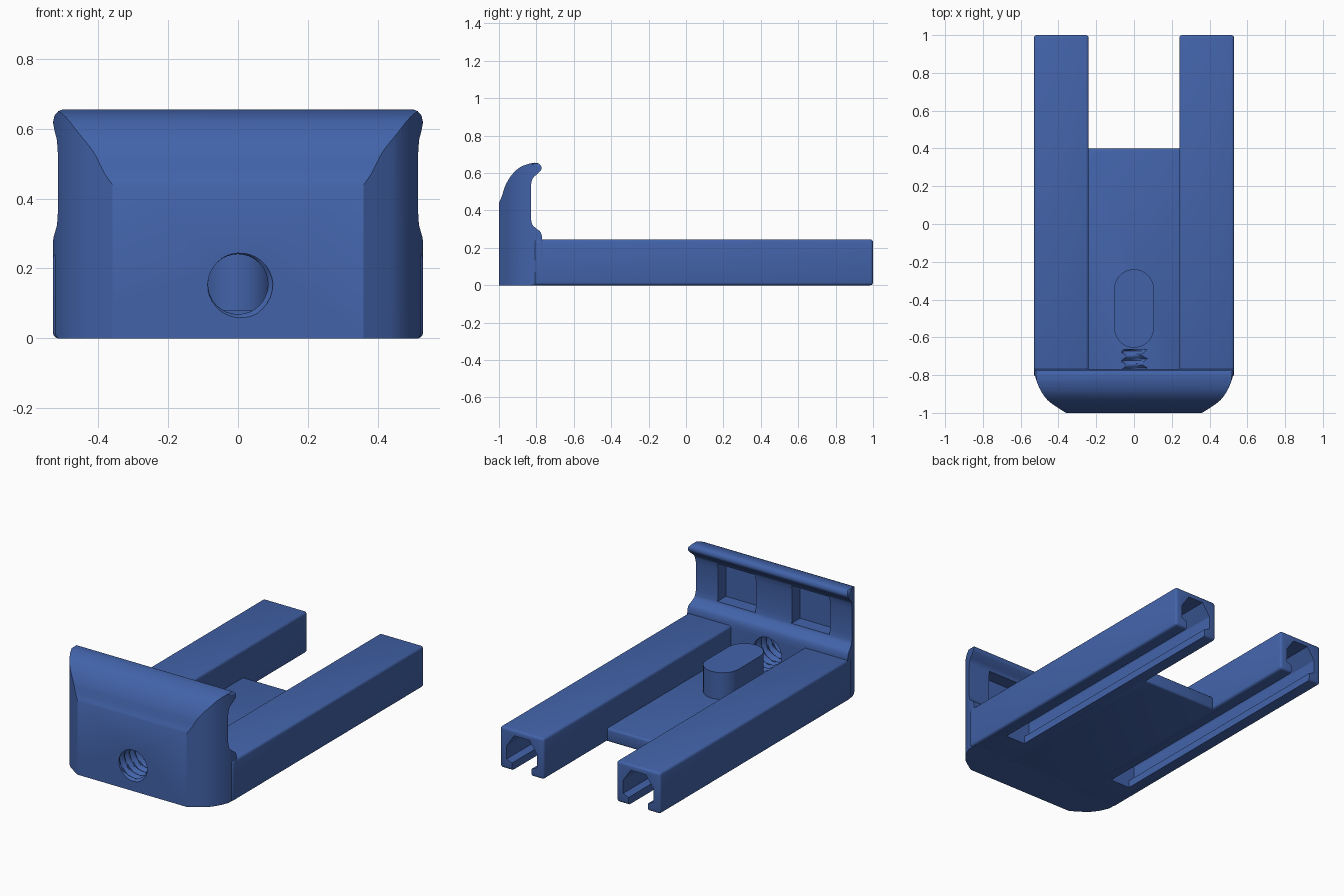
import bpy, bmesh, math
from mathutils import Vector

if "Cube" in bpy.data.objects:
    bpy.data.objects.remove(bpy.data.objects["Cube"])

blue = bpy.data.materials.new("matte blue")
blue.diffuse_color = (0.055, 0.125, 0.40, 1)
blue.use_nodes = True
blue.node_tree.nodes["Principled BSDF"].inputs["Base Color"].default_value = blue.diffuse_color

# Extrusion axis -> placement of (u, v, distance)
PLACE = {"x": lambda u, v, t: (t, u, v),
         "y": lambda u, v, t: (u, t, v),
         "z": lambda u, v, t: (u, v, t)}


def make_object(name, bm):
    bmesh.ops.recalc_face_normals(bm, faces=bm.faces[:])
    me = bpy.data.meshes.new(name)
    bm.to_mesh(me)
    bm.free()
    me.materials.append(blue)
    ob = bpy.data.objects.new(name, me)
    bpy.context.collection.objects.link(ob)
    return ob


def prism(name, pts, axis, a, b, bevel=0.0):
    """Extrude a closed outline along an axis from a to b."""
    bm = bmesh.new()
    place = PLACE[axis]
    lo = [bm.verts.new(place(u, v, a)) for u, v in pts]
    hi = [bm.verts.new(place(u, v, b)) for u, v in pts]
    bm.faces.new(lo)
    bm.faces.new(hi)
    n = len(pts)
    for i in range(n):
        j = (i + 1) % n
        bm.faces.new((lo[i], lo[j], hi[j], hi[i]))
    bmesh.ops.recalc_face_normals(bm, faces=bm.faces[:])
    if bevel:
        bmesh.ops.bevel(bm, geom=bm.edges[:], offset=bevel, segments=3,
                        profile=0.5, affect='EDGES')
    return make_object(name, bm)


def rect(x0, x1, y0, y1):
    return [(x0, y0), (x1, y0), (x1, y1), (x0, y1)]


def mirrored(half):
    return half + [(-u, v) for u, v in reversed(half)]


def smooth_curve(pts, steps=4):
    """Catmull-Rom curve through the points."""
    out = []
    p = [Vector(q) for q in pts]
    p = [2 * p[0] - p[1]] + p + [2 * p[-1] - p[-2]]
    for i in range(1, len(p) - 2):
        a, b, c, d = p[i - 1:i + 3]
        for k in range(steps):
            t = k / steps
            q = 0.5 * (2 * b + (c - a) * t + (2 * a - 5 * b + 4 * c - d) * t * t
                       + (3 * b - a - 3 * c + d) * t ** 3)
            out.append(tuple(q))
    return out + [tuple(pts[-1])]


def boolean(ob, cutter, op='DIFFERENCE'):
    m = ob.modifiers.new("cut", 'BOOLEAN')
    m.operation, m.object, m.solver = op, cutter, 'EXACT'
    bpy.context.view_layer.objects.active = ob
    bpy.ops.object.modifier_apply(modifier=m.name)


def discard(*obs):
    for ob in obs:
        bpy.data.objects.remove(ob, do_unlink=True)


# Front wall: hooked side profile, limited by the plan and front outlines
hook = smooth_curve([(-1, 0.44), (-0.985, 0.475), (-0.965, 0.535), (-0.93, 0.592),
                     (-0.88, 0.635), (-0.81, 0.655), (-0.78, 0.645), (-0.773, 0.622),
                     (-0.79, 0.60), (-0.82, 0.57), (-0.83, 0.53)])
foot = smooth_curve([(-0.83, 0.36), (-0.822, 0.325), (-0.80, 0.303), (-0.78, 0.287),
                     (-0.771, 0.265), (-0.768, 0.24)])
wall = prism("front_wall", [(-1, 0)] + hook + foot + [(-0.768, 0)], "x", -0.6, 0.6)
corner = smooth_curve([(0.36, -1), (0.415, -0.965), (0.46, -0.93), (0.495, -0.88),
                       (0.518, -0.825), (0.53, -0.775)])
plan = prism("plan_limit", mirrored(corner + [(0.53, -0.7)]), "z", -0.1, 0.8)
front = prism("front_limit", mirrored([(0.517, 0), (0.53, 0.022), (0.53, 0.62),
                                       (0.526, 0.638), (0.515, 0.651), (0.498, 0.657)]),
              "y", -1.1, -0.6)
for limit in (plan, front):
    boolean(wall, limit, 'INTERSECT')
discard(plan, front)

# Two pockets in the back of the wall
for s in (-1, 1):
    x0, x1 = sorted((s * 0.12, s * 0.37))
    pocket = prism("pocket_cutter", rect(x0, x1, 0.335, 0.56), "y", -0.905, -0.80)
    boolean(wall, pocket)
    discard(pocket)

# Floor plate between the rails
floor = prism("floor_plate", rect(-0.26, 0.26, -0.79, 0.40), "z", 0, 0.08, bevel=0.012)


# Threaded screw hole: helical ridge around a closed tube
def thread_cutter():
    bm = bmesh.new()
    seg, pitch, y0, y1 = 32, 0.048, -1.02, -0.665
    rows = int((y1 - y0) / pitch * 6)
    rings = []
    for r in range(rows + 1):
        y = y0 + (y1 - y0) * r / rows
        ring = []
        for i in range(seg):
            phase = ((y - y0) / pitch - i / seg) % 1.0
            rad = 0.086 + 0.018 * max(0.0, 1 - abs(phase - 0.5) * 2.6)
            a = 2 * math.pi * i / seg
            ring.append(bm.verts.new((rad * math.cos(a), y, 0.155 + rad * math.sin(a))))
        rings.append(ring)
    for r0, r1 in zip(rings, rings[1:]):
        for i in range(seg):
            j = (i + 1) % seg
            bm.faces.new((r0[i], r0[j], r1[j], r1[i]))
    bm.faces.new(rings[0])
    bm.faces.new(rings[-1])
    bmesh.ops.triangulate(bm, faces=bm.faces[:])
    return make_object("thread_cutter", bm)


thread = thread_cutter()
for part in (wall, floor):
    boolean(part, thread)
discard(thread)

# Rounded oblong post on the floor
arc = [(0.105 * math.cos(math.pi * k / 16), 0.105 * math.sin(math.pi * k / 16))
       for k in range(17)]
oblong = [(x, y - 0.345) for x, y in arc] + [(-x, -y - 0.55) for x, y in arc]
post = prism("oblong_post", oblong, "z", 0.03, 0.24)

# Two rails with a slotted channel open at the bottom and back
channel = [(0.065, -0.05), (0.065, 0.045), (0.10, 0.06), (0.10, 0.14), (0.05, 0.212)]
parts = [wall, floor, post]
for s, side in ((1, "right"), (-1, "left")):
    x0, x1 = sorted((s * 0.24, s * 0.53))
    rail = prism(side + "_rail", rect(x0, x1, -0.81, 1.0), "z", 0, 0.245, bevel=0.015)
    cutter = prism("channel_cutter", [(u + s * 0.385, v) for u, v in mirrored(channel)],
                   "y", -0.58, 1.1)
    boolean(rail, cutter)
    discard(cutter)
    parts.append(rail)

# Smooth curved faces, keep hard edges
bpy.ops.object.select_all(action='DESELECT')
for ob in parts:
    ob.select_set(True)
bpy.context.view_layer.objects.active = wall
bpy.ops.object.shade_smooth_by_angle(angle=math.radians(30))
